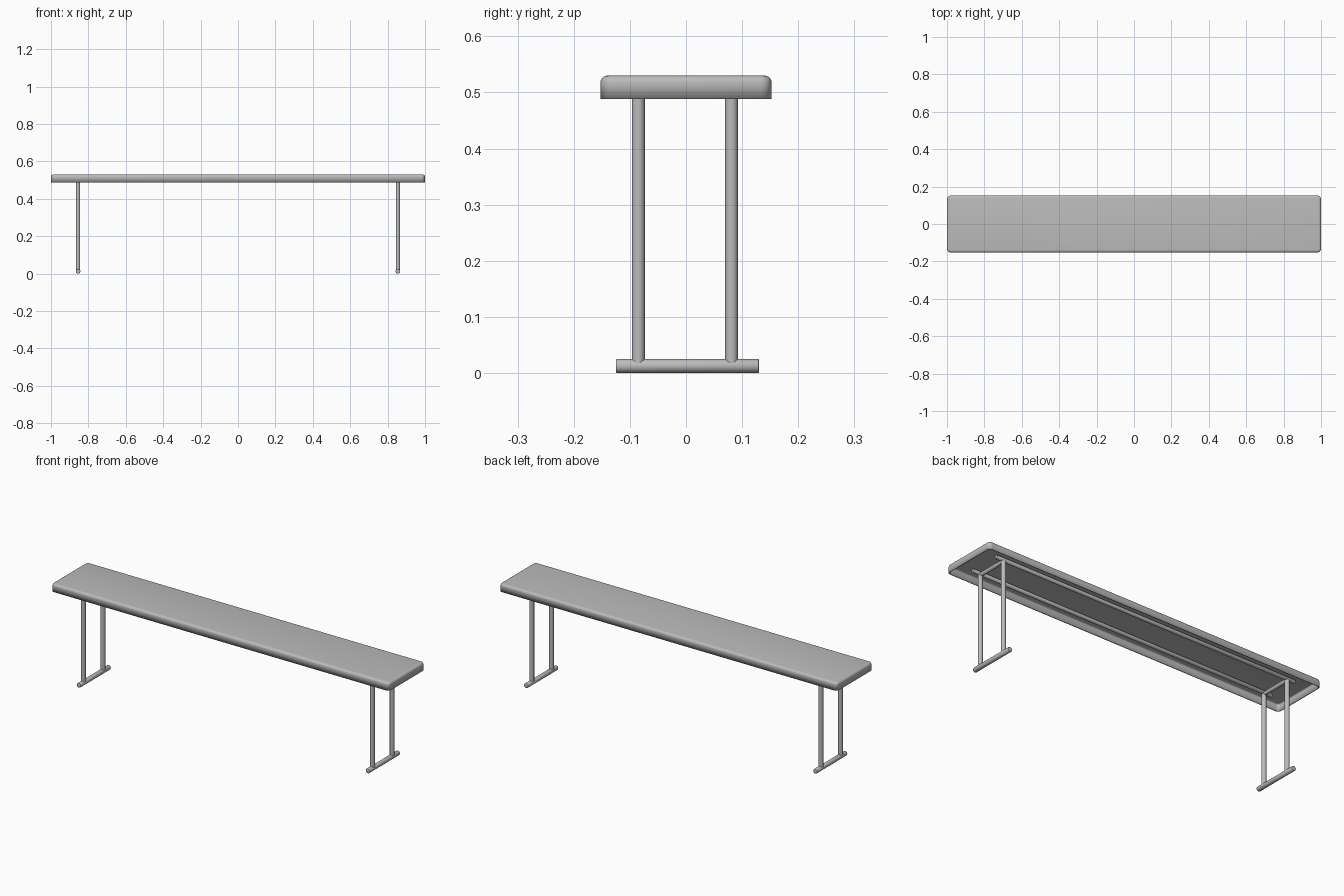
import bpy, bmesh, math
from mathutils import Vector

old = bpy.data.objects.get("Cube")
if old:
    bpy.data.objects.remove(old, do_unlink=True)

grey = bpy.data.materials.new("grey")
grey.use_nodes = True
GREY = (0.5, 0.5, 0.5, 1)
grey.diffuse_color = GREY
grey.node_tree.nodes["Principled BSDF"].inputs["Base Color"].default_value = GREY


def finish(bm, name):
    bmesh.ops.recalc_face_normals(bm, faces=bm.faces)
    mesh = bpy.data.meshes.new(name)
    bm.to_mesh(mesh)
    bm.free()
    mesh.materials.append(grey)
    obj = bpy.data.objects.new(name, mesh)
    bpy.context.collection.objects.link(obj)
    bpy.ops.object.select_all(action='DESELECT')
    obj.select_set(True)
    bpy.context.view_layer.objects.active = obj
    bpy.ops.object.shade_smooth_by_angle(angle=math.radians(40))
    return obj


def tube(name, start, end, radius, bevel=0.0):
    """Round bar between two points, with optionally softened ends."""
    a, b = Vector(start), Vector(end)
    bm = bmesh.new()
    bmesh.ops.create_cone(bm, cap_ends=True, segments=20, radius1=radius,
                          radius2=radius, depth=(b - a).length)
    if bevel:
        rims = [e for e in bm.edges if abs(e.verts[0].co.z - e.verts[1].co.z) < 1e-5]
        bmesh.ops.bevel(bm, geom=rims, offset=bevel, segments=2, profile=0.5,
                        affect='EDGES')
    turn = (b - a).to_track_quat('Z', 'Y').to_matrix()
    bmesh.ops.rotate(bm, verts=bm.verts, matrix=turn)
    bmesh.ops.translate(bm, verts=bm.verts, vec=(a + b) / 2)
    return finish(bm, name)


# Seat: rounded pan, open underneath
BOTTOM, TOP = 0.488, 0.53
bm = bmesh.new()
bmesh.ops.create_cube(bm, size=1)
bmesh.ops.scale(bm, verts=bm.verts, vec=(2, 0.305, TOP - BOTTOM))
bmesh.ops.translate(bm, verts=bm.verts, vec=(0, 0, (TOP + BOTTOM) / 2))
corners = [e for e in bm.edges if abs(e.verts[0].co.z - e.verts[1].co.z) > 0.01]
bmesh.ops.bevel(bm, geom=corners, offset=0.02, segments=5, profile=0.5, affect='EDGES')
rim = [e for e in bm.edges if all(v.co.z > TOP - 1e-4 for v in e.verts)]
bmesh.ops.bevel(bm, geom=rim, offset=0.012, segments=4, profile=0.5, affect='EDGES')
under = [f for f in bm.faces if all(v.co.z < BOTTOM + 1e-4 for v in f.verts)]
bmesh.ops.delete(bm, geom=under, context='FACES')
seat = finish(bm, "seat")
shell = seat.modifiers.new("shell", 'SOLIDIFY')
shell.thickness = 0.005
shell.offset = -1

# Leg frames, one near each end
LEG_X, LEG_Y, RAIL_Z = 0.855, (-0.085, 0.081), 0.503
for side, x in (("left", LEG_X), ("right", -LEG_X)):
    for place, y in zip(("front", "back"), LEG_Y):
        tube(f"{place}_{side}_leg", (x, y, 0.018), (x, y, RAIL_Z), 0.0115)
    tube(f"{side}_foot", (x, -0.125, 0.0125), (x, 0.13, 0.0125), 0.0125, 0.002)
    tube(f"{side}_crossbar", (x, LEG_Y[0], RAIL_Z), (x, LEG_Y[1], RAIL_Z), 0.01)

# Long rails under the seat
for place, y in zip(("front", "back"), LEG_Y):
    tube(f"{place}_rail", (-0.9, y, RAIL_Z + 0.007), (0.9, y, RAIL_Z + 0.007), 0.01, 0.002)
